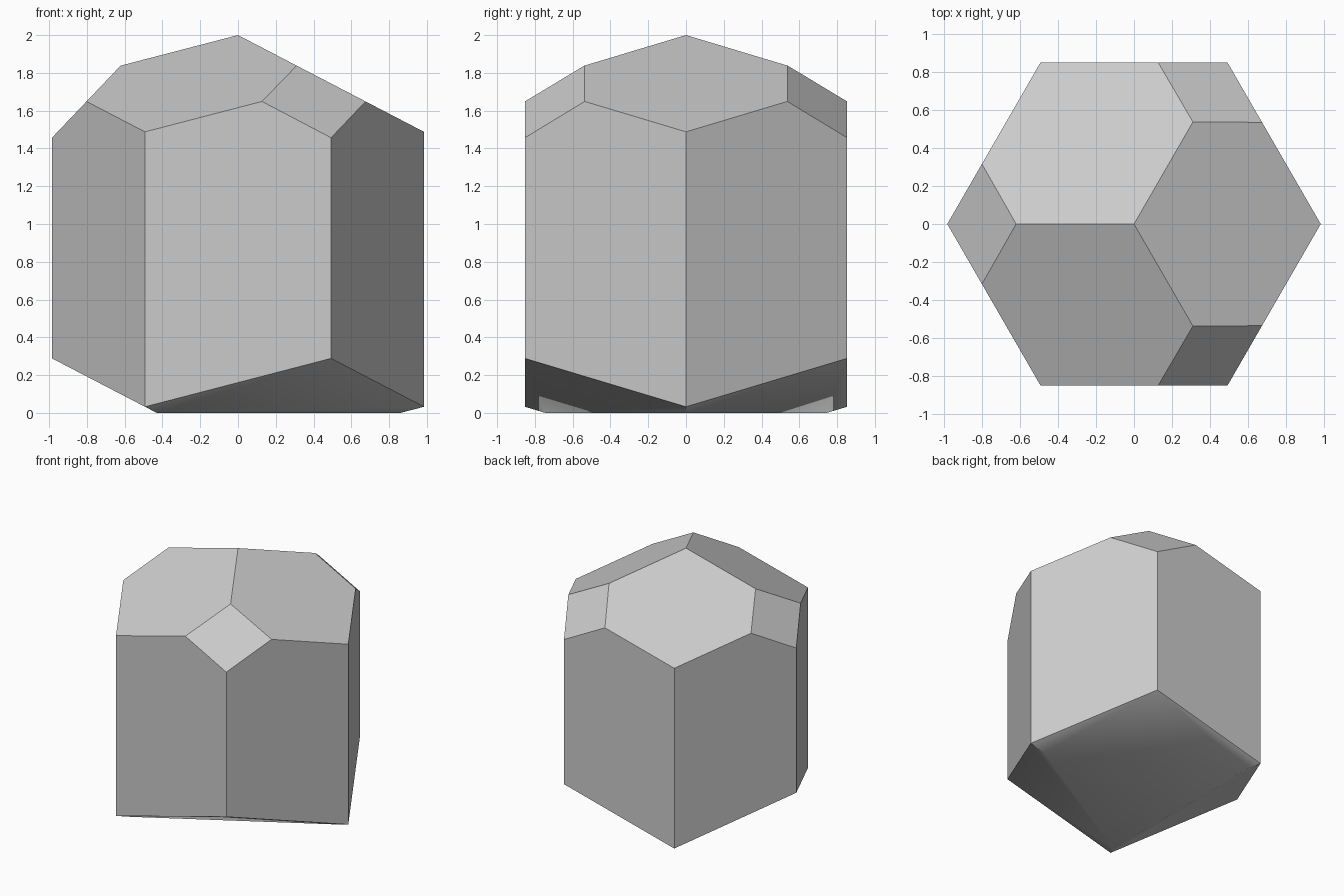
import bpy, bmesh
from math import cos, sin, radians
from mathutils import Vector

cube = bpy.data.objects.get("Cube")
if cube:
    bpy.data.objects.remove(cube, do_unlink=True)

RADIUS = 0.985
HEIGHT = 2.0
SLOPE = 0.52         # large top and bottom facets
SMALL_SLOPE = 1.05   # small corner facets


def radial(angle, dist, z):
    a = radians(angle)
    return Vector((dist * cos(a), dist * sin(a), z))


def cut(bm, point, normal):
    """Slice off everything on the normal's side and cap the opening."""
    geom = bm.verts[:] + bm.edges[:] + bm.faces[:]
    res = bmesh.ops.bisect_plane(bm, geom=geom, plane_co=point, plane_no=normal,
                                 dist=1e-5, clear_outer=True)
    edges = [e for e in res["geom_cut"]
             if isinstance(e, bmesh.types.BMEdge) and e.is_boundary]
    if edges:
        bmesh.ops.edgeloop_fill(bm, edges=edges)


# Hexagonal prism
bm = bmesh.new()
base = bm.faces.new([bm.verts.new(radial(60 * i, RADIUS, 0)) for i in range(6)])
top = bmesh.ops.extrude_face_region(bm, geom=[base], use_keep_orig=True)
bmesh.ops.translate(bm, vec=(0, 0, HEIGHT),
                    verts=[v for v in top["geom"] if isinstance(v, bmesh.types.BMVert)])
bmesh.ops.recalc_face_normals(bm, faces=bm.faces[:])

for turn in (0, 120, 240):
    # Large top facets meeting at the apex
    cut(bm, Vector((0, 0, HEIGHT)), radial(turn, SLOPE, 1).normalized())
for turn in (60, 180, 300):
    # Small top corner facets, and slanted facets around the flat base
    cut(bm, radial(turn, 0.62, 1.84), radial(turn, SMALL_SLOPE, 1).normalized())
    cut(bm, radial(turn, 0.43, 0), radial(turn, SLOPE, -1).normalized())
bmesh.ops.recalc_face_normals(bm, faces=bm.faces[:])

mesh = bpy.data.meshes.new("crystal_body")
bm.to_mesh(mesh)
bm.free()
crystal = bpy.data.objects.new("crystal_body", mesh)
bpy.context.collection.objects.link(crystal)

# Plain grey material
grey = bpy.data.materials.new("light_grey")
grey.use_nodes = True
color = (0.6, 0.6, 0.6, 1)
grey.diffuse_color = color
grey.node_tree.nodes["Principled BSDF"].inputs["Base Color"].default_value = color
mesh.materials.append(grey)

# Soft shading only across the shallow base edges
bpy.ops.object.select_all(action="DESELECT")
crystal.select_set(True)
bpy.context.view_layer.objects.active = crystal
bpy.ops.object.shade_smooth_by_angle(angle=radians(30))
